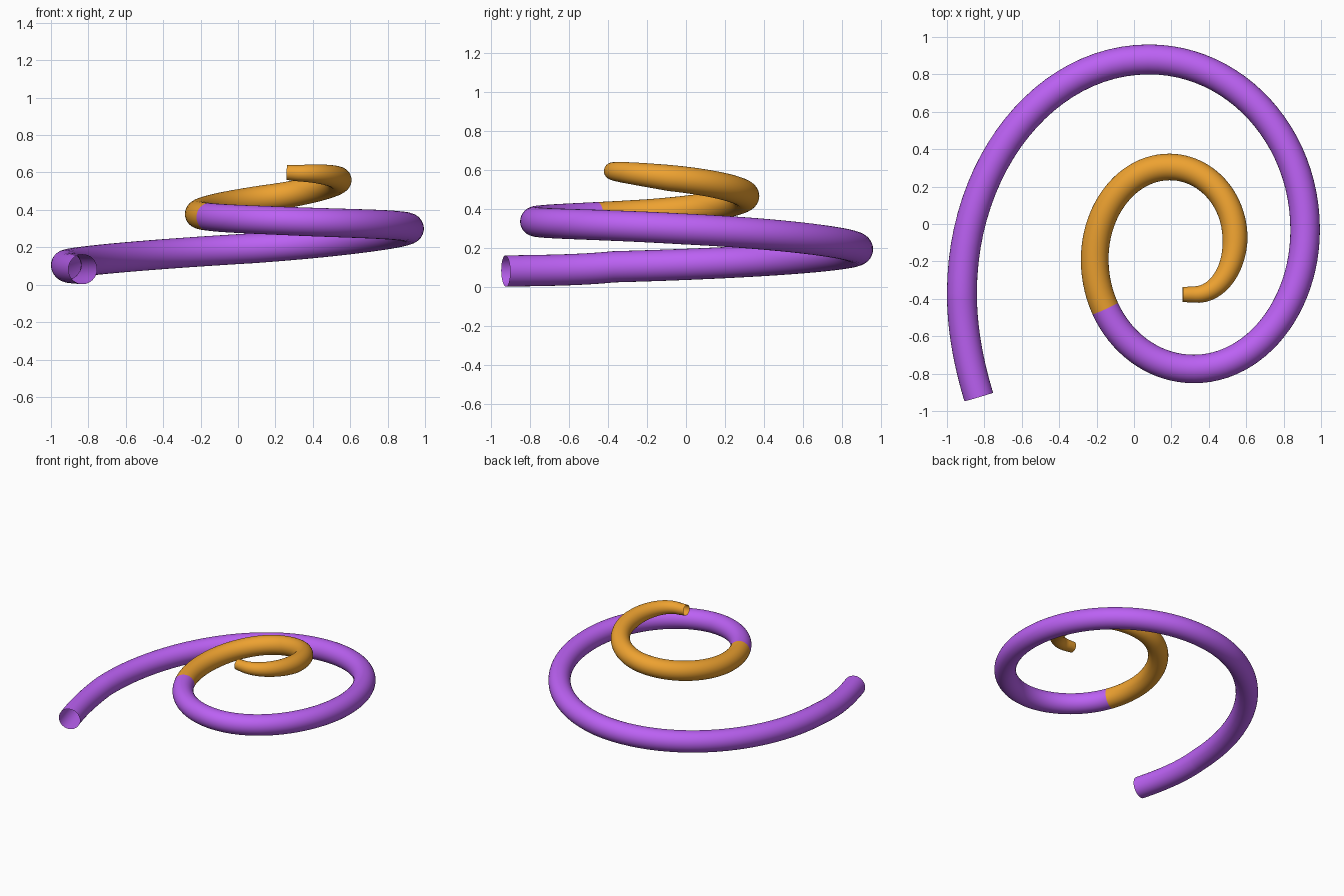
import bpy, bmesh, math
from mathutils import Vector

if "Cube" in bpy.data.objects:
    bpy.data.objects.remove(bpy.data.objects["Cube"])

# Spiral turning points: x, y, z, tube radius, plan heading at the point
STOPS = [
    (-0.83, -0.925, 0.083, 0.080, (-0.29, 0.957)),
    (-0.92, -0.37, 0.105, 0.080, (0, 1)),
    (0.08, 0.88, 0.195, 0.080, (1, 0)),
    (0.915, -0.03, 0.300, 0.079, (0, -1)),
    (0.32, -0.775, 0.338, 0.076, (-1, 0)),
    (-0.21, -0.19, 0.378, 0.074, (0, 1)),
    (0.19, 0.305, 0.468, 0.071, (1, 0)),
    (0.54, -0.08, 0.560, 0.067, (0, -1)),
    (0.33, -0.377, 0.596, 0.044, (-1, 0)),
    (0.26, -0.377, 0.600, 0.040, (-1, 0)),
]
STEPS, SIDES = 24, 32
SEAM = 4 * STEPS + 17          # ring where the colour changes


def bezier(a, b, c, d, t):
    s = 1 - t
    return a*s**3 + 3*b*s*s*t + 3*c*s*t*t + d*t**3


# Sample quarter-ellipse arcs between the turning points
path = []
zs = [s[2] for s in STOPS]
n = len(STOPS)
slope = [(zs[min(i+1, n-1)] - zs[max(i-1, 0)]) / 2 for i in range(n)]
slope[-2] = slope[-1]
for i in range(n - 1):
    p, q = STOPS[i], STOPS[i+1]
    d = (q[0]-p[0], q[1]-p[1])
    k = 0.5523 if 0 < i < n - 2 else 0.34
    lp = k * abs(d[0]*p[4][0] + d[1]*p[4][1])
    lq = k * abs(d[0]*q[4][0] + d[1]*q[4][1])
    a = Vector(p[:3])
    e = Vector(q[:3])
    b = a + Vector((p[4][0]*lp, p[4][1]*lp, slope[i]/3))
    c = e - Vector((q[4][0]*lq, q[4][1]*lq, slope[i+1]/3))
    for j in range(STEPS + (i == n - 2)):
        t = j / STEPS
        path.append((bezier(a, b, c, e, t), p[3] + (q[3]-p[3])*t))


def tube(name, first, last, color):
    """Open-ended round tube along part of the path."""
    bm = bmesh.new()
    rings = []
    for i in range(first, last + 1):
        pos, r = path[i]
        tan = (path[min(i+1, len(path)-1)][0] - path[max(i-1, 0)][0]).normalized()
        side = tan.cross(Vector((0, 0, 1))).normalized()
        up = side.cross(tan)
        rings.append([bm.verts.new(pos + r*(side*math.cos(w) + up*math.sin(w)))
                      for w in (2*math.pi*k/SIDES for k in range(SIDES))])
    for lo, hi in zip(rings, rings[1:]):
        for k in range(SIDES):
            m = (k + 1) % SIDES
            bm.faces.new((lo[k], lo[m], hi[m], hi[k])).smooth = True
    bmesh.ops.recalc_face_normals(bm, faces=bm.faces)
    mesh = bpy.data.meshes.new(name)
    bm.to_mesh(mesh)
    bm.free()
    mat = bpy.data.materials.new(name + "_color")
    mat.diffuse_color = color
    mat.use_nodes = True
    mat.node_tree.nodes["Principled BSDF"].inputs["Base Color"].default_value = mat.diffuse_color
    mesh.materials.append(mat)
    obj = bpy.data.objects.new(name, mesh)
    bpy.context.collection.objects.link(obj)


# Wide lower coil and narrow tapered upper coil
tube("lower_coil", 0, SEAM, (0.50, 0.12, 0.90, 1))
tube("upper_coil", SEAM, len(path) - 1, (0.85, 0.36, 0.03, 1))
